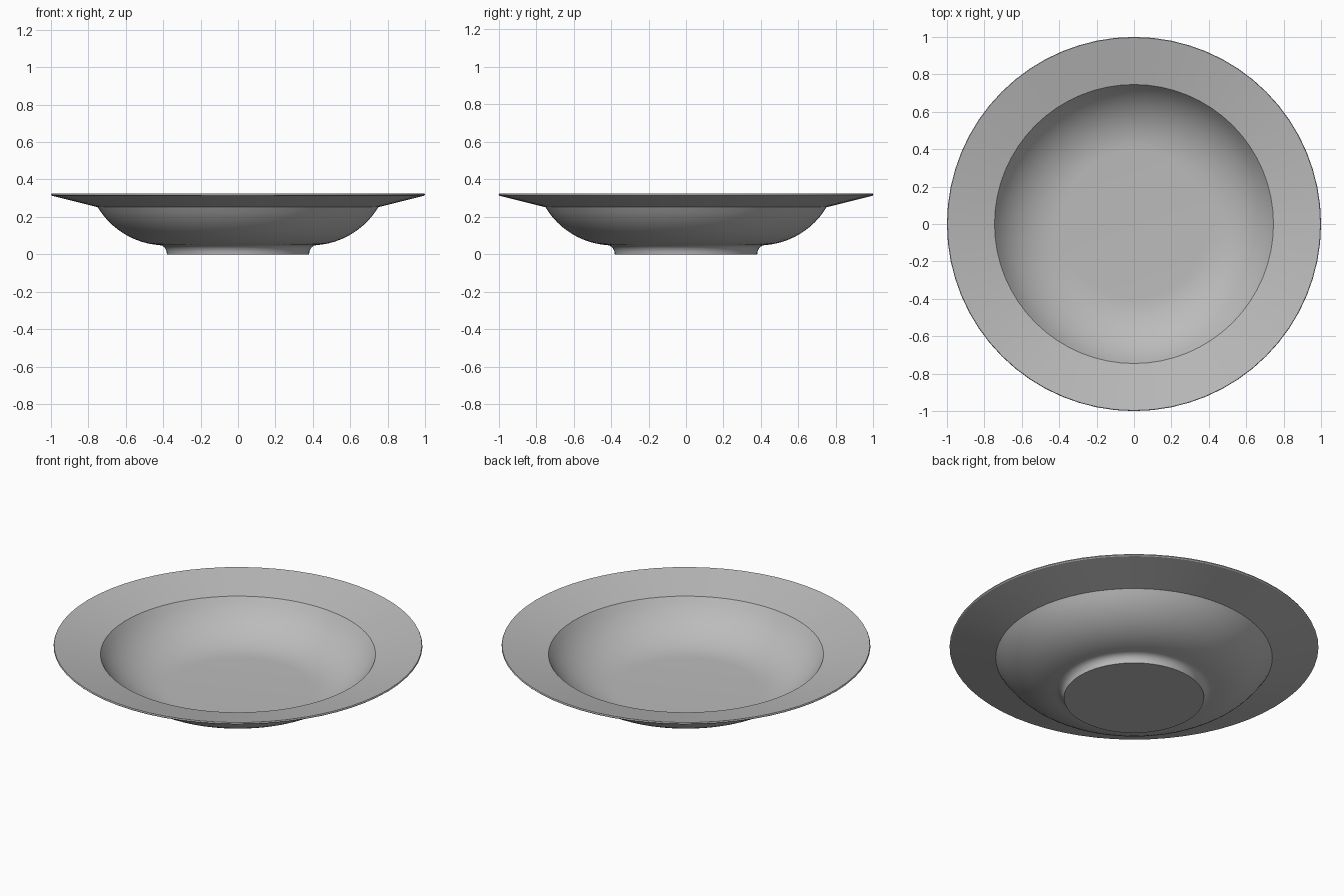
import bpy, bmesh, math

if "Cube" in bpy.data.objects:
    bpy.data.objects.remove(bpy.data.objects["Cube"])

SEGMENTS = 64

# single ceramic colour
mat = bpy.data.materials.new("grey ceramic")
mat.diffuse_color = (0.5, 0.5, 0.5, 1)
mat.use_nodes = True
mat.node_tree.nodes["Principled BSDF"].inputs["Base Color"].default_value = mat.diffuse_color


def arc(x0, z0, r, a0, a1, n):
    """Points on a circle; angle 0 is straight down, growing outward."""
    pts = []
    for i in range(n + 1):
        a = math.radians(a0 + (a1 - a0) * i / n)
        pts.append((x0 + r * math.sin(a), z0 - r * math.cos(a)))
    return pts


# profile: base, flared foot, outer bowl, wide rim, inner bowl, floor
foot = [(0, 0), (0.38, 0), (0.382, 0.016), (0.39, 0.034), (0.405, 0.046)]
outer = arc(0.39, 0.468, 0.42, 4, 59, 12)
rim = [(0.995, 0.313), (1.0, 0.318), (0.997, 0.325)]
inner = arc(0.39, 0.478, 0.413, 59.5, 0, 12)
profile = foot + outer + rim + inner + [(0, 0.065)]

# lathe the profile around z
bm = bmesh.new()
verts = [bm.verts.new((x, 0, z)) for x, z in profile]
edges = [bm.edges.new(p) for p in zip(verts, verts[1:])]
bmesh.ops.spin(bm, geom=verts + edges, cent=(0, 0, 0), axis=(0, 0, 1),
               angle=2 * math.pi, steps=SEGMENTS, use_duplicate=False)
bmesh.ops.remove_doubles(bm, verts=bm.verts, dist=0.0005)
bmesh.ops.recalc_face_normals(bm, faces=bm.faces)
me = bpy.data.meshes.new("soup_plate")
bm.to_mesh(me)
bm.free()
me.materials.append(mat)
plate = bpy.data.objects.new("soup_plate", me)
bpy.context.collection.objects.link(plate)
bpy.context.view_layer.objects.active = plate
plate.select_set(True)
bpy.ops.object.shade_smooth_by_angle(angle=math.radians(30))
